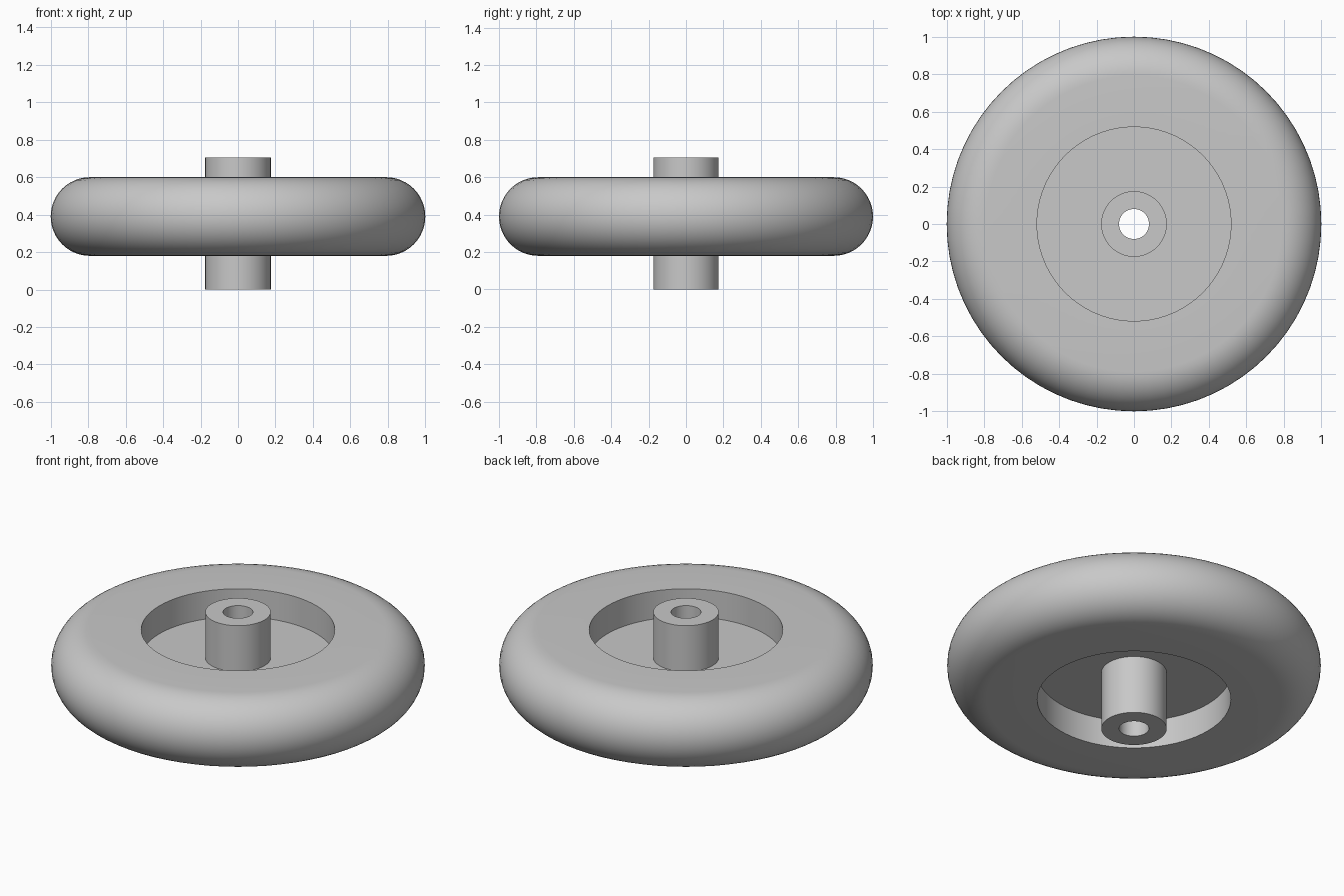
import bpy
import math

cube = bpy.data.objects.get("Cube")
if cube:
    bpy.data.objects.remove(cube, do_unlink=True)

SEGMENTS = 72

grey = bpy.data.materials.new("plain grey")
grey.use_nodes = True
colour = (0.58, 0.58, 0.58, 1)
grey.diffuse_color = colour
grey.node_tree.nodes["Principled BSDF"].inputs["Base Color"].default_value = colour


def lathe(name, profile, closed):
    """Spin an (radius, height) profile, given clockwise, around the z axis."""
    count = len(profile)
    verts = []
    for i in range(SEGMENTS):
        a = math.tau * i / SEGMENTS
        verts += [(r * math.cos(a), r * math.sin(a), z) for r, z in profile]
    faces = []
    for i in range(SEGMENTS):
        here, there = i * count, (i + 1) % SEGMENTS * count
        for j in range(count if closed else count - 1):
            k = (j + 1) % count
            faces.append((here + j, here + k, there + k, there + j))
    mesh = bpy.data.meshes.new(name)
    mesh.from_pydata(verts, [], faces)
    mesh.materials.append(grey)
    obj = bpy.data.objects.new(name, mesh)
    bpy.context.collection.objects.link(obj)
    bpy.ops.object.select_all(action="DESELECT")
    bpy.context.view_layer.objects.active = obj
    obj.select_set(True)
    bpy.ops.object.shade_smooth_by_angle(angle=math.radians(35))
    return obj


# Rim with a half-round outer edge
mid, half, outer, inner = 0.39, 0.21, 1.0, 0.518
rim = [(inner, mid + half)]
for i in range(25):
    a = math.pi / 2 - math.pi * i / 24
    rim.append((outer - half + half * math.cos(a), mid + half * math.sin(a)))
rim.append((inner, mid - half))

# Thin web recessed on both sides, joining the rim to the hub
hub_radius, web_half = 0.175, 0.045
top = [(hub_radius, mid + web_half), (inner, mid + web_half)]
bottom = [(inner, mid - web_half), (hub_radius, mid - web_half)]
lathe("wheel_body", top + rim + bottom, closed=False)

# Hub tube with a through bore
bore, height = 0.08, 0.705
lathe("hub", [(bore, height), (hub_radius, height), (hub_radius, 0), (bore, 0)], closed=True)
